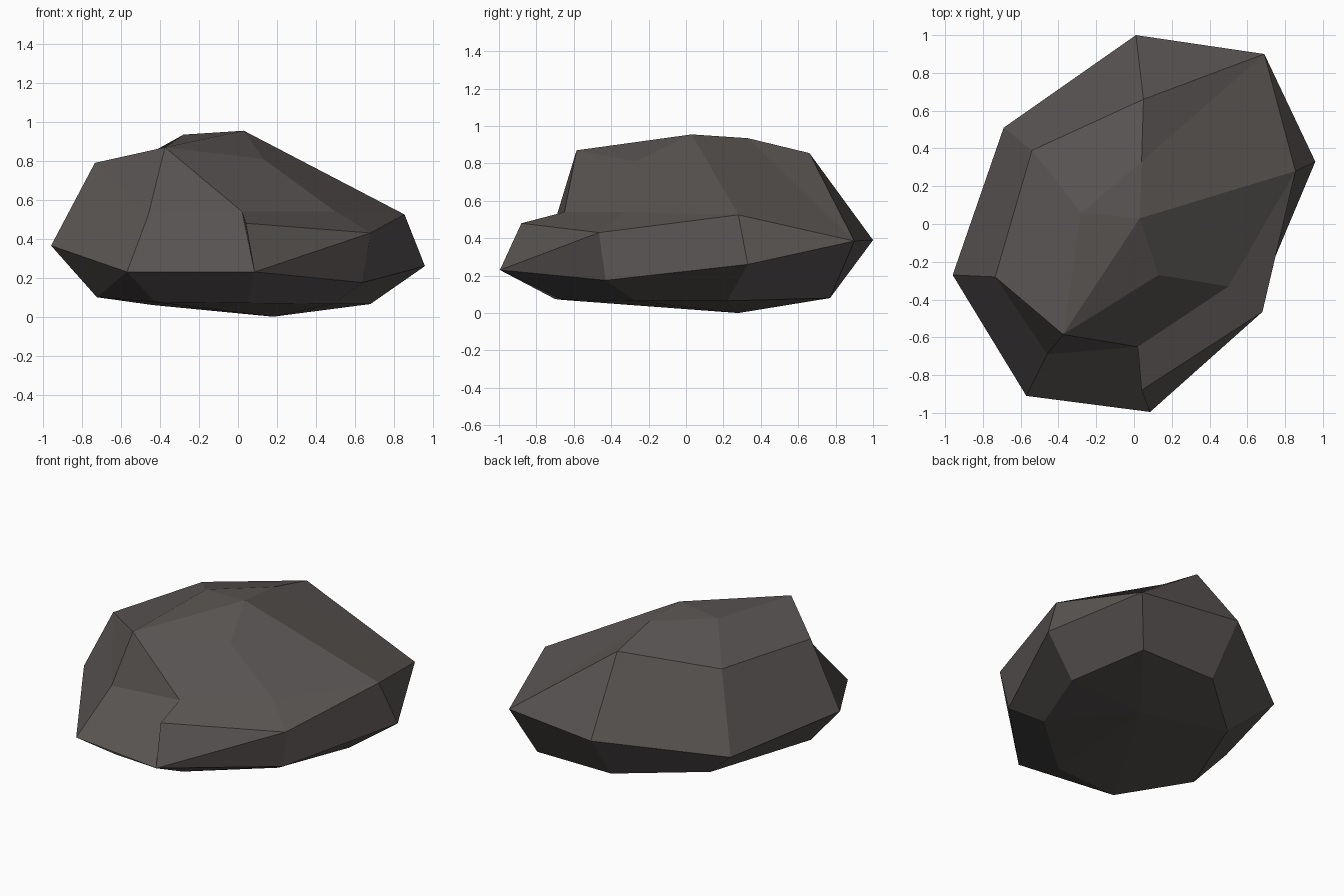
import bpy, bmesh

if "Cube" in bpy.data.objects:
    bpy.data.objects.remove(bpy.data.objects["Cube"])

# Key corners of the boulder, grouped by height
P = {
    # underside
    "base": (.18, .28, 0),
    "f0": (-.425, -.70, .075), "f1": (.05, -.66, .07), "f2": (.49, -.27, .065),
    "f3": (.68, .22, .065), "f4": (.57, .77, .08), "f5": (.02, .77, .08),
    "f6": (-.44, .365, .06), "f7": (-.725, -.295, .10),
    # widest line
    "g0": (-.57, -.91, .23), "g1": (.085, -.995, .23), "g2": (.64, -.43, .175),
    "g3": (.96, .33, .26), "g4": (.69, .90, .385), "g5": (.01, 1.0, .39),
    "g6": (-.69, .51, .28), "g7": (-.96, -.27, .365),
    # shoulder
    "s0": (-.46, -.69, .525), "s1": (.04, -.88, .48), "s2": (.68, -.465, .43),
    "s3": (.855, .28, .525), "s5": (.05, .66, .855), "s6": (-.54, .39, .79),
    "s7": (-.735, -.28, .79),
    # inner line of the ledge at the front right
    "l1": (.02, -.65, .54), "l2": (.50, -.33, .54),
    # crest
    "c0": (-.375, -.585, .87), "c1": (.13, -.27, .81), "c2": (.03, .03, .955),
    "c3": (.04, .33, .935), "c4": (-.28, .06, .935),
}

# Rings from bottom to top; a repeated corner collapses a quad to a triangle
RINGS = [r.split() for r in (
    "f0 f1 f1 f1 f2 f3 f4 f5 f6 f7 f7",
    "g0 g1 g1 g1 g2 g3 g4 g5 g6 g7 g0",
    "s0 l1 s1 s2 s2 s3 g4 s5 s6 s7 s0",
    "s0 l1 l1 l2 l2 s3 g4 s5 s6 s7 s0",
    "c0 c0 c0 c1 c1 c2 c3 c3 c4 c0 c0",
)]

bm = bmesh.new()
V = {name: bm.verts.new(co) for name, co in P.items()}


def face(*names):
    """Add a facet, ignoring repeated corners."""
    corners = list(dict.fromkeys(names))
    if len(corners) > 2:
        bm.faces.new([V[n] for n in corners])


# Side facets between neighbouring rings
n = len(RINGS[0])
for low, high in zip(RINGS, RINGS[1:]):
    for i in range(n):
        j = (i + 1) % n
        if low[i] == high[i] and low[j] == high[j]:
            continue
        face(low[i], low[j], high[j], high[i])

# Underside fan and top cap
for i in range(n):
    face("base", RINGS[0][(i + 1) % n], RINGS[0][i])
for a, b in (("c0", "c1"), ("c3", "c4"), ("c4", "c0")):
    face("c2", a, b)

bmesh.ops.recalc_face_normals(bm, faces=bm.faces)
mesh = bpy.data.meshes.new("boulder")
bm.to_mesh(mesh)
bm.free()

# Single dark stone colour
stone = bpy.data.materials.new("dark stone")
stone.diffuse_color = (.10, .09, .086, 1)
stone.use_nodes = True
stone.node_tree.nodes["Principled BSDF"].inputs["Base Color"].default_value = stone.diffuse_color
mesh.materials.append(stone)
bpy.context.collection.objects.link(bpy.data.objects.new("boulder", mesh))
